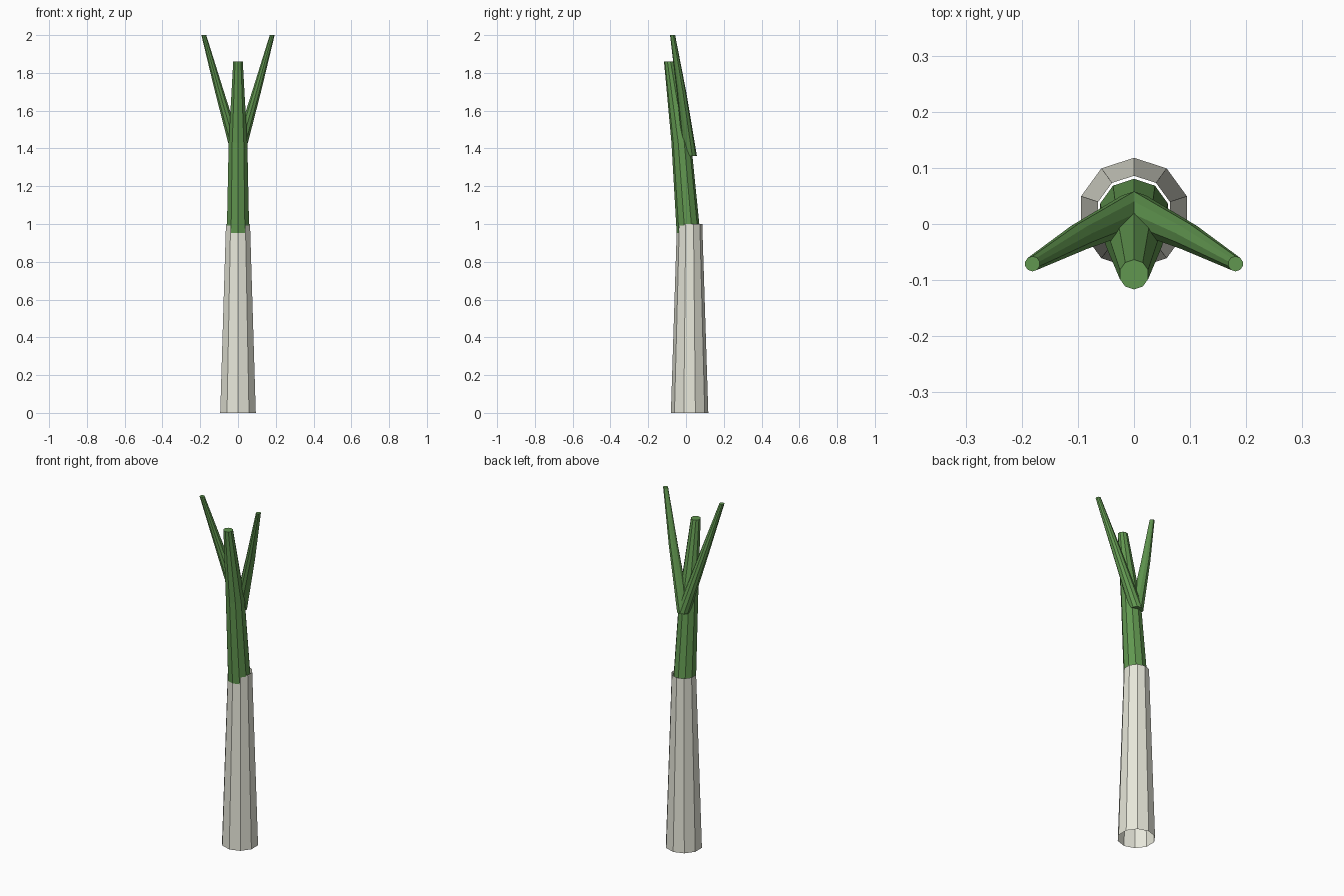
import bpy, bmesh, math

if "Cube" in bpy.data.objects:
    bpy.data.objects.remove(bpy.data.objects["Cube"])


def material(name, color):
    m = bpy.data.materials.new(name)
    m.diffuse_color = (*color, 1)
    m.use_nodes = True
    m.node_tree.nodes["Principled BSDF"].inputs["Base Color"].default_value = m.diffuse_color
    return m


WHITE = material("pale_stalk", (0.80, 0.80, 0.70))
GREEN = material("leaf_green", (0.12, 0.31, 0.08))


def tube(name, rings, mat, cap_bottom=False, cap_top=False, sides=10):
    """Loft horizontal rings given as (x, y, z, radius)."""
    bm = bmesh.new()
    loops = []
    for x, y, z, r in rings:
        angles = [math.pi / 2 + math.tau * i / sides for i in range(sides)]
        loops.append([bm.verts.new((x + r * math.cos(a), y + r * math.sin(a), z)) for a in angles])
    for lo, hi in zip(loops, loops[1:]):
        for i in range(sides):
            j = (i + 1) % sides
            bm.faces.new((lo[i], lo[j], hi[j], hi[i]))
    if cap_bottom:
        bm.faces.new(loops[0][::-1])
    if cap_top:
        bm.faces.new(loops[-1])
    mesh = bpy.data.meshes.new(name)
    bm.to_mesh(mesh)
    bm.free()
    mesh.materials.append(mat)
    ob = bpy.data.objects.new(name, mesh)
    bpy.context.collection.objects.link(ob)
    return ob


# Pale lower stalk, open at both ends
tube("stalk", [(0, 0.019, 0, 0.099), (0, 0.019, 1.0, 0.067)], WHITE)

# Central leaf, leaning forward out of the stalk
tube("centre_leaf", [(0, 0.017, 0.90, 0.0635), (0, -0.025, 1.43, 0.052),
                     (0, -0.090, 1.86, 0.0265)], GREEN, cap_top=True)

# Mirrored pair of thin side leaves
for side, label in ((-1, "left"), (1, "right")):
    tube(label + "_leaf", [(0, 0.022, 1.36, 0.036), (side * 0.098, -0.024, 1.70, 0.025),
                           (side * 0.181, -0.071, 2.0, 0.0135)],
         GREEN, cap_bottom=True, cap_top=True)
